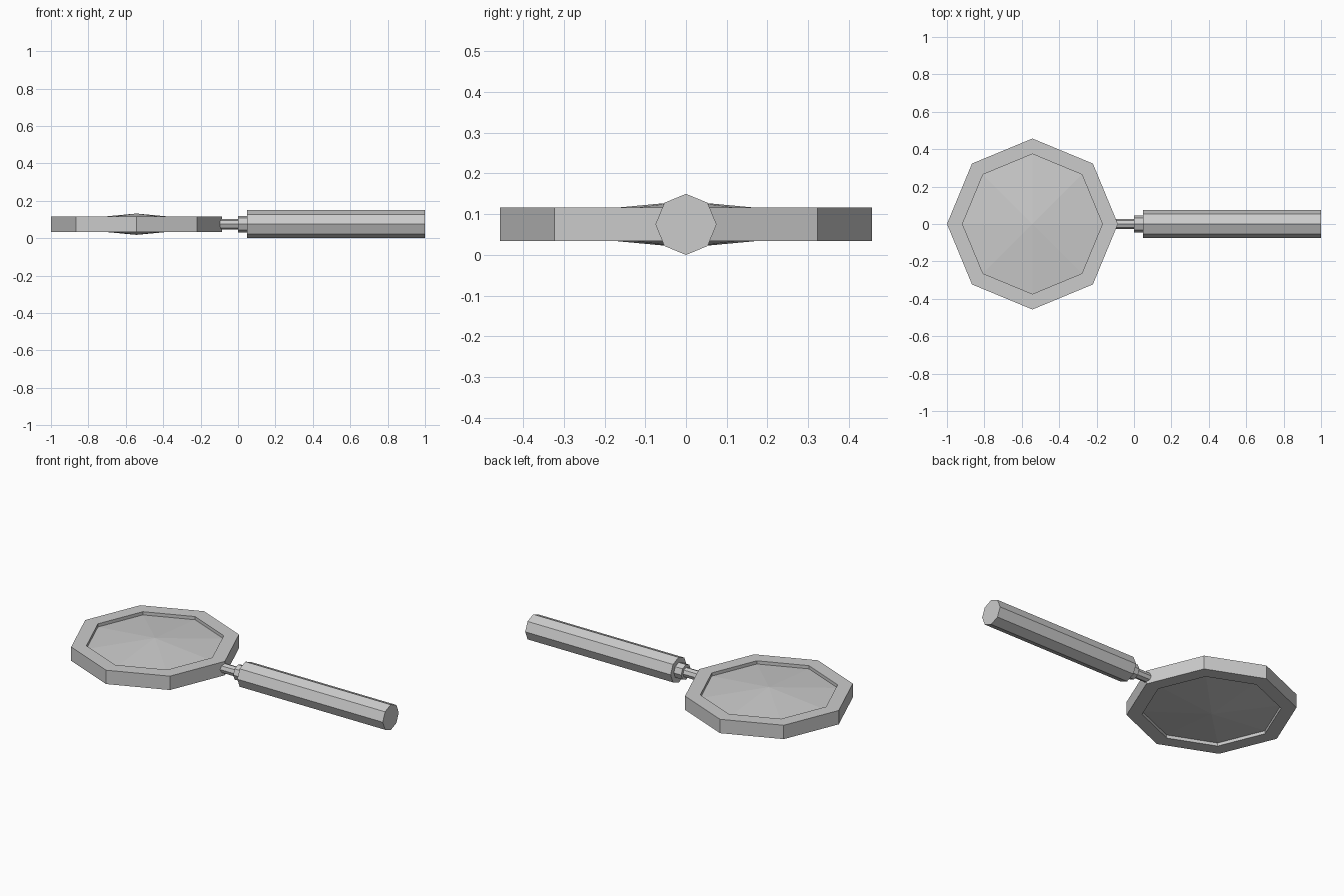
import bpy, bmesh
from math import cos, sin, pi
from mathutils import Matrix

if "Cube" in bpy.data.objects:
    bpy.data.objects.remove(bpy.data.objects["Cube"])

SIDES = 8
AXIS_Z = 0.075
LENS_X = -0.543


def lathe(name, profile, matrix, closed=False):
    """Spin an (r, z) profile into a faceted solid; r = 0 makes a pole."""
    bm = bmesh.new()
    rings = []
    for r, z in profile:
        if r == 0:
            rings.append([bm.verts.new((0, 0, z))] * SIDES)
        else:
            rings.append([bm.verts.new((r * cos(2 * pi * i / SIDES), r * sin(2 * pi * i / SIDES), z))
                          for i in range(SIDES)])
    pairs = list(zip(rings, rings[1:]))
    if closed:
        pairs.append((rings[-1], rings[0]))
    for a, b in pairs:
        for i in range(SIDES):
            j = (i + 1) % SIDES
            bm.faces.new(list(dict.fromkeys((a[i], a[j], b[j], b[i]))))
    bmesh.ops.recalc_face_normals(bm, faces=bm.faces)
    mesh = bpy.data.meshes.new(name)
    bm.to_mesh(mesh)
    bm.free()
    obj = bpy.data.objects.new(name, mesh)
    obj.matrix_world = matrix
    bpy.context.collection.objects.link(obj)
    return obj


def rod(name, x0, x1, r):
    """Octagonal rod along x with flat ends."""
    along_x = Matrix.Translation((0, 0, AXIS_Z)) @ Matrix.Rotation(pi / 2, 4, 'Y')
    return lathe(name, [(0, x0), (r, x0), (r, x1), (0, x1)], along_x)


head = Matrix.Translation((LENS_X, 0, AXIS_Z))

# Octagonal frame around the lens
lathe("lens_frame", [(0.457, -0.041), (0.457, 0.041), (0.374, 0.041), (0.374, -0.041)], head, closed=True)

# Shallow faceted lens, bulging on both sides
lathe("lens", [(0, -0.057), (0.374, -0.022), (0.374, 0.022), (0, 0.057)], head)

# Stem, collar and grip
rod("stem", -0.11, 0.0, 0.028)
rod("collar", 0.0, 0.048, 0.045)
rod("handle", 0.048, 1.0, 0.075)
